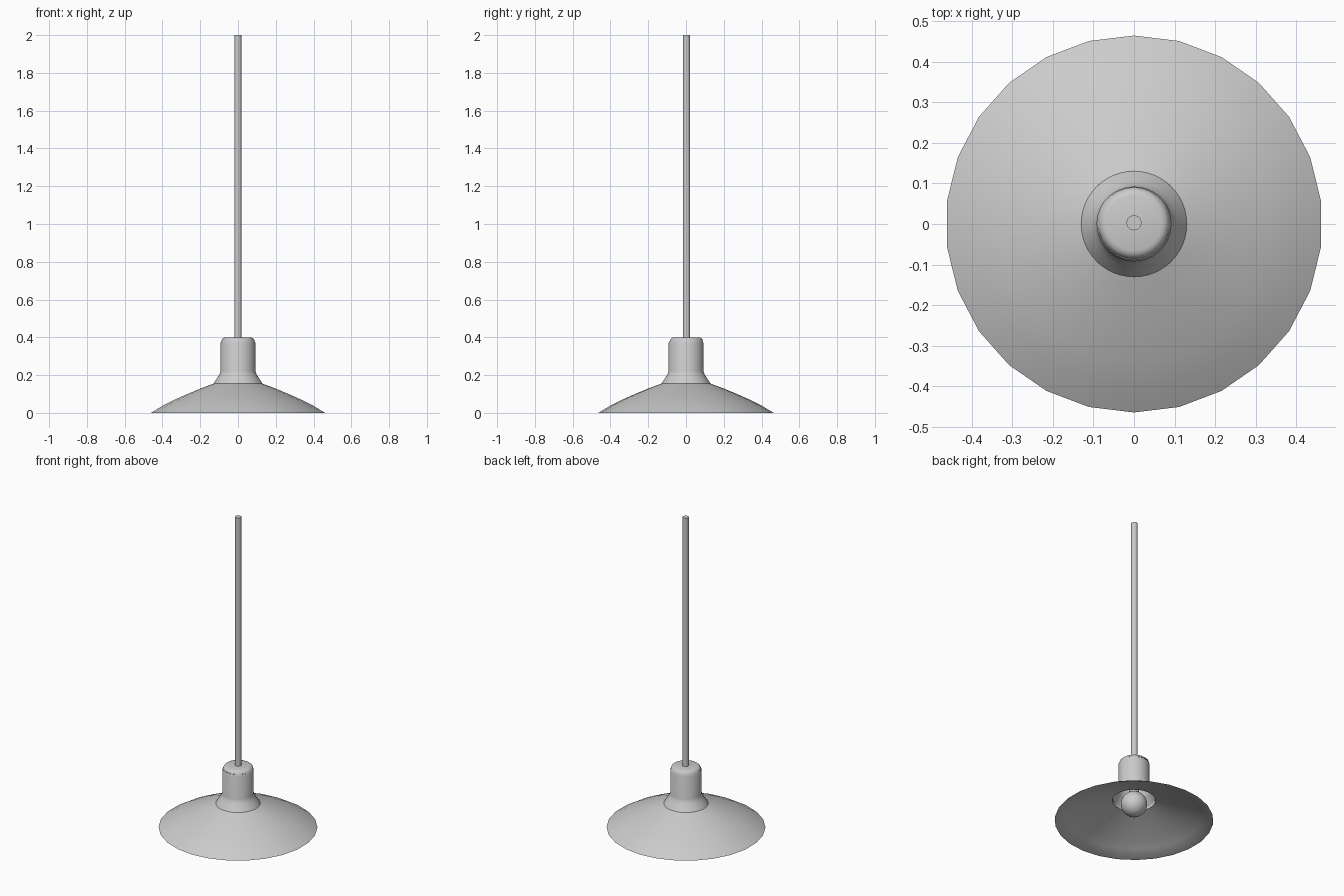
import bpy, bmesh, math

if "Cube" in bpy.data.objects:
    bpy.data.objects.remove(bpy.data.objects["Cube"])

GREY = (0.6, 0.6, 0.6, 1.0)
grey = bpy.data.materials.new("light_grey")
grey.use_nodes = True
grey.diffuse_color = GREY
grey.node_tree.nodes["Principled BSDF"].inputs["Base Color"].default_value = GREY


def lathe(name, profile, sides, y=0.0):
    """Turn an (r, z) profile, listed outside from the top down, around a vertical axis."""
    bm = bmesh.new()
    rings = []
    for r, z in profile:
        if r == 0:
            rings.append([bm.verts.new((0, y, z))] * sides)
            continue
        ring = []
        for i in range(sides):
            a = math.pi / 2 + 2 * math.pi * i / sides
            ring.append(bm.verts.new((r * math.cos(a), y + r * math.sin(a), z)))
        rings.append(ring)
    for up, low in zip(rings, rings[1:]):
        for i in range(sides):
            j = (i + 1) % sides
            corners = [up[i], low[i], low[j], up[j]]
            bm.faces.new(list(dict.fromkeys(corners)))
    mesh = bpy.data.meshes.new(name)
    bm.to_mesh(mesh)
    bm.free()
    obj = bpy.data.objects.new(name, mesh)
    bpy.context.collection.objects.link(obj)
    mesh.materials.append(grey)
    bpy.ops.object.select_all(action='DESELECT')
    obj.select_set(True)
    bpy.context.view_layer.objects.active = obj
    bpy.ops.object.shade_smooth_by_angle(angle=math.radians(35))


# Hanging rod
lathe("rod", [(0, 2.0), (0.0185, 2.0), (0.0185, 0.39), (0, 0.39)], 32, y=0.003)

# Domed cap on the collar
lathe("collar_cap", [(0, 0.4), (0.068, 0.4), (0.077, 0.397), (0.084, 0.391), (0.088, 0.38)],
      48, y=0.002)

# Hollow collar with a flared foot, outside then inside
lathe("collar", [(0.088, 0.38), (0.092, 0.37), (0.092, 0.222), (0.097, 0.207),
                 (0.107, 0.19), (0.13, 0.155),
                 (0.126, 0.155), (0.103, 0.189), (0.088, 0.22), (0.088, 0.376),
                 (0, 0.376)], 48)

# Wide shade: outer sheet down to a thin rim, then the inner sheet back up to the opening
outer = [(0.13, 0.155), (0.20, 0.129), (0.27, 0.1), (0.34, 0.069), (0.40, 0.039), (0.464, 0.0)]
inner = [(r - 0.003, z - 0.022 * z / 0.155) for r, z in reversed(outer)]
lathe("shade", outer + inner + [(0.127, 0.155)], 26)

# Lamp socket inside the collar
lathe("socket", [(0.03, 0.378), (0.03, 0.17)], 24)

# Round bulb
bulb = [(0.077 * math.sin(math.pi * k / 16), 0.109 + 0.077 * math.cos(math.pi * k / 16))
        for k in range(1, 16)]
lathe("bulb", [(0, 0.186)] + bulb + [(0, 0.032)], 32)
